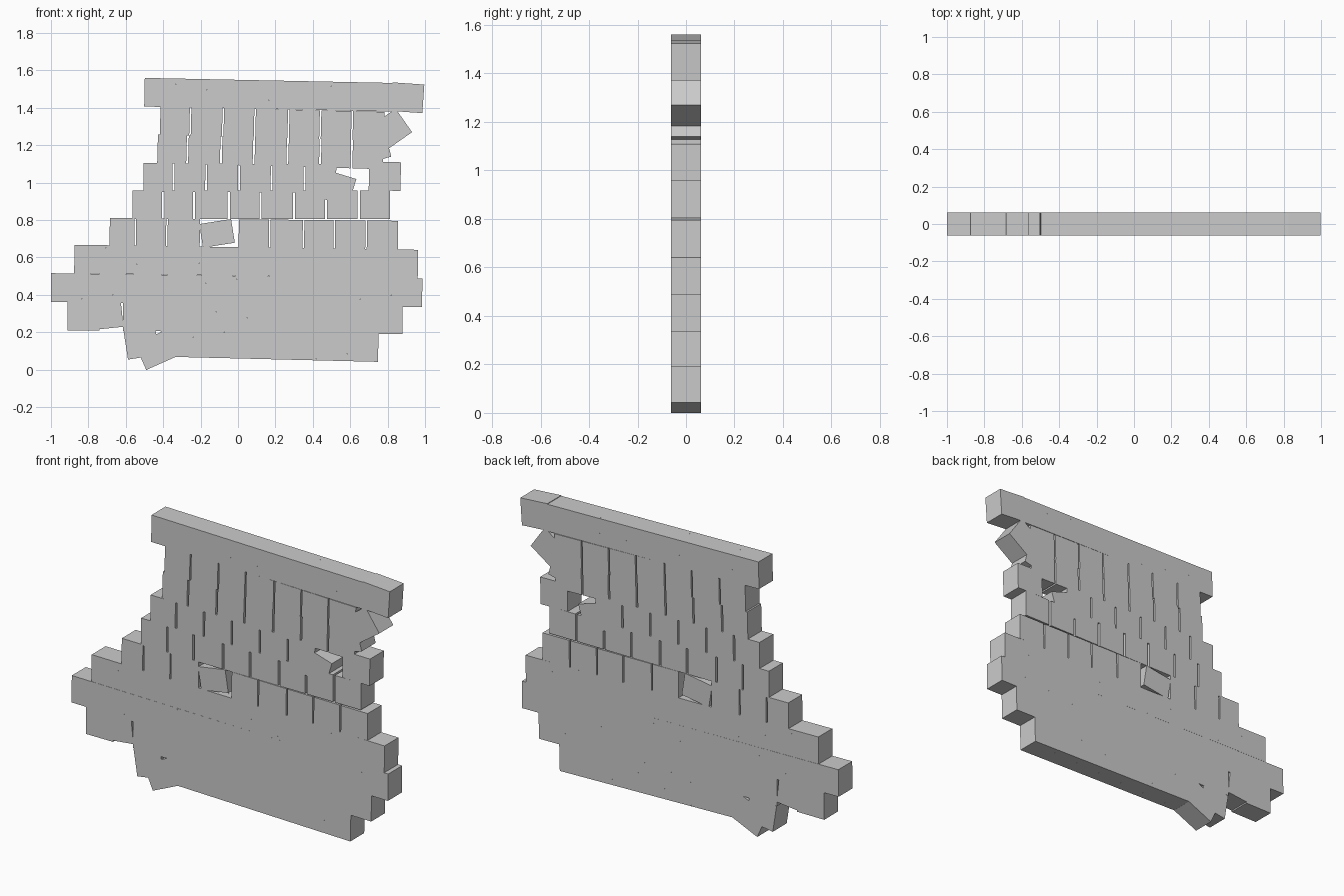
import bpy, bmesh, math
from mathutils import Matrix

DEPTH, HEIGHT, LENGTH = 0.125, 0.153, 0.165


def add_brick(bm, x, z, length, angle, height=HEIGHT):
    m = (Matrix.Translation((x, 0, z)) @ Matrix.Rotation(-angle, 4, 'Y')
         @ Matrix.Diagonal((length, DEPTH, height, 1)))
    bmesh.ops.create_cube(bm, size=1, matrix=m)


def finish(bm, name):
    me = bpy.data.meshes.new(name)
    bm.to_mesh(me)
    bm.free()
    bpy.context.collection.objects.link(bpy.data.objects.new(name, me))


def even(a, b, n):
    return [a + (b - a) * i / n for i in range(n + 1)]


# Courses: joints, underside z at left and right end, gap between bricks
courses = [
    (even(-0.405, 0.75, 7), 0.07, 0.042, 0),
    (even(-0.615, 0.88, 9), 0.208, 0.19, 0),
    (even(-1.0, 0.985, 12), 0.363, 0.335, 0),
    (even(-0.875, 0.962, 11), 0.515, 0.488, 0),
    ([-0.69, -0.55, -0.38, -0.2, 0.0, 0.17, 0.35, 0.515, 0.685, 0.86], 0.658, 0.643, 0.008),
    ([-0.57, -0.4, -0.235, -0.05, 0.12, 0.3, 0.47, 0.645, 0.82], 0.805, 0.805, 0.012),
    ([-0.51, -0.345, -0.17, 0.005, 0.18, 0.355, 0.53], 0.952, 0.945, 0.01),
    ([-0.435, -0.27, -0.09, 0.085, 0.265, 0.44, 0.608, 0.78], 1.105, 1.072, 0.01),
    ([-0.42, -0.255, -0.08, 0.09, 0.27, 0.44, 0.61, 0.785], 1.255, 1.225, 0.008),
    (even(-0.5, 0.83, 8), 1.407, 1.38, 0),
]
for row, (xs, z0, z1, gap) in enumerate(courses):
    bm = bmesh.new()
    slope = (z1 - z0) / (xs[-1] - xs[0])
    for i, (a, b) in enumerate(zip(xs, xs[1:])):
        x = (a + b) / 2
        left = row == 4 and i == 3      # brick leaning away from its joint
        add_brick(bm, x - (0.012 if left else 0),
                  z0 + slope * (x - xs[0]) + HEIGHT / 2,
                  b - a - gap - (0.02 if left else 0),
                  math.radians(9) if left else math.atan(slope),
                  0.128 if left else HEIGHT)
    finish(bm, f"brick_course_{row + 1}")

# Knocked and tilted bricks: x, z, tilt in degrees
loose = [
    (-0.444, 0.103, 24), (-0.516, 0.143, 9),      # bottom left corner
    (-0.826, 0.285, 0), (-0.705, 0.297, 6),       # left end of second course
    (0.529, 0.971, -17),                          # sunk into the hole
    (0.785, 1.034, -1),                           # right of the hole
    (0.718, 1.191, 15), (0.817, 1.284, 35),       # upper right edge
    (0.906, 1.454, -4),                           # top right end
]
for i, (x, z, deg) in enumerate(loose):
    bm = bmesh.new()
    add_brick(bm, x, z, 0.17, math.radians(deg))
    finish(bm, f"loose_brick_{i + 1}")
